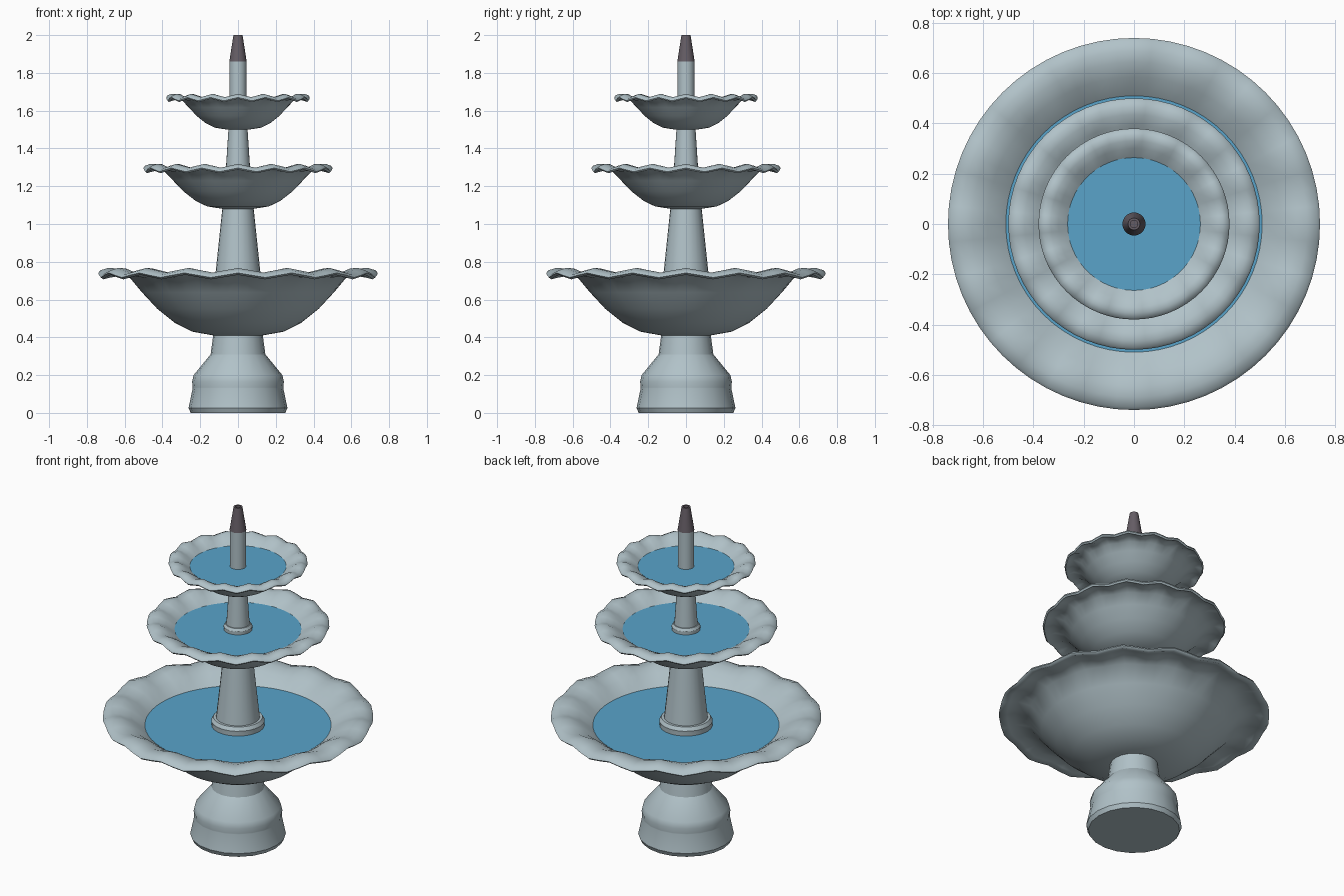
import bpy
import math

cube = bpy.data.objects.get("Cube")
if cube:
    bpy.data.objects.remove(cube, do_unlink=True)


def material(name, colour):
    m = bpy.data.materials.new(name)
    m.use_nodes = True
    m.diffuse_color = (*colour, 1)
    m.node_tree.nodes["Principled BSDF"].inputs["Base Color"].default_value = (*colour, 1)
    return m


stone = material("pale stone", (0.44, 0.54, 0.58))
water_blue = material("water blue", (0.10, 0.37, 0.59))
dark_metal = material("dark metal", (0.13, 0.11, 0.13))


def lathe(name, profile, mat, sides=32, lobes=16, angle=30):
    """Spin (radius, height, wave) points about z; wave ripples the height."""
    verts, faces = [], []
    for r, z, wave in profile:
        for i in range(sides):
            a = math.tau * i / sides
            verts.append((r * math.sin(a), -r * math.cos(a),
                          z + wave * math.cos(lobes * a)))
    for k in range(len(profile) - 1):
        for i in range(sides):
            j = (i + 1) % sides
            faces.append((k * sides + i, k * sides + j,
                          (k + 1) * sides + j, (k + 1) * sides + i))
    # Flat caps at both ends
    faces.append(tuple(reversed(range(sides))))
    last = (len(profile) - 1) * sides
    faces.append(tuple(last + i for i in range(sides)))
    mesh = bpy.data.meshes.new(name)
    mesh.from_pydata(verts, [], faces)
    mesh.materials.append(mat)
    obj = bpy.data.objects.new(name, mesh)
    bpy.context.collection.objects.link(obj)
    bpy.ops.object.select_all(action="DESELECT")
    obj.select_set(True)
    bpy.context.view_layer.objects.active = obj
    bpy.ops.object.shade_smooth_by_angle(angle=math.radians(angle))
    return obj


def plain(points):
    return [(r, z, 0) for r, z in points]


def bowl(name, radius, bottom, foot, rim, water_z, water_r):
    """Scalloped basin with a rolled lip, plus its water disc."""
    depth = rim - bottom
    wave = 0.012 * (radius / 0.74) ** 0.5
    t = 0.02 * (radius / 0.74) ** 0.5
    body = radius * 0.78
    # Outer shell from the foot up to the lip
    outer = [(foot, bottom, 0)]
    for u, v in ((0.42, 0.06), (0.58, 0.2), (0.74, 0.42), (0.88, 0.68)):
        outer.append((body * u, bottom + depth * v, 0))
    lip = [(body, rim - t * 1.4, wave * 0.3),
           (radius * 0.88, rim - t * 0.5, wave),
           (radius * 0.94, rim - t * 0.9, wave),
           (radius * 0.985, rim - t * 1.3, wave),
           (radius, rim - t * 0.8, wave),
           (radius * 0.985, rim - t * 0.1, wave),
           (radius * 0.93, rim + t * 0.5, wave),
           (radius * 0.87, rim + t * 0.4, wave),
           (radius * 0.79, rim - t * 0.7, wave * 0.5)]
    inner = [(water_r, water_z, 0), (water_r * 0.8, water_z - depth * 0.25, 0),
             (foot, bottom + t, 0)]
    lathe(name, outer + lip + inner, stone, sides=64, angle=60)
    lathe(name + "_water", plain([(water_r, water_z - 0.006), (water_r, water_z)]),
          water_blue, sides=64)


# Pedestal
lathe("pedestal", plain([(0.25, 0), (0.262, 0.025), (0.24, 0.13), (0.24, 0.135),
                         (0.243, 0.165), (0.235, 0.2), (0.145, 0.31),
                         (0.13, 0.42)]), stone, sides=20)

# Basins
bowl("large_basin", 0.74, 0.41, 0.13, 0.745, 0.68, 0.51)
bowl("middle_basin", 0.5, 1.08, 0.08, 1.3, 1.26, 0.347)
bowl("top_basin", 0.38, 1.5, 0.06, 1.673, 1.64, 0.264)

# Columns, the lower two with collars at the water
lathe("lower_column", plain([(0.14, 0.42), (0.145, 0.69), (0.147, 0.71), (0.135, 0.73),
                             (0.12, 0.73), (0.082, 1.09)]), stone, sides=24)
lathe("middle_column", plain([(0.075, 1.09), (0.078, 1.265), (0.079, 1.28), (0.07, 1.295),
                              (0.064, 1.295), (0.05, 1.51)]), stone, sides=24)
lathe("top_column", plain([(0.045, 1.51), (0.045, 1.86)]), stone, sides=24)

# Nozzle with a small hole in the tip
lathe("nozzle", plain([(0.046, 1.86), (0.024, 2.0), (0.015, 2.0), (0.015, 1.97)]),
      dark_metal, sides=24)
